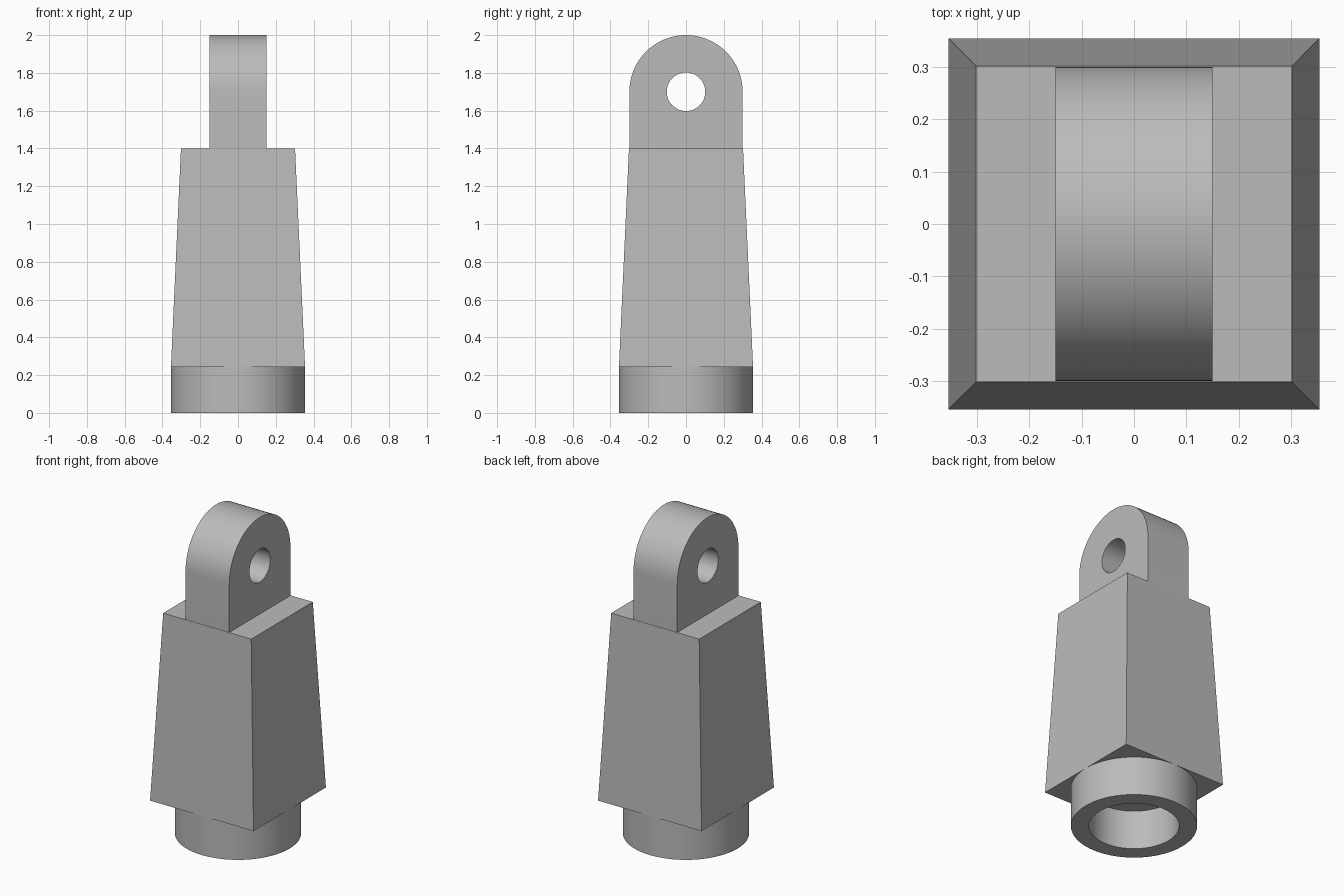
import bpy, bmesh
from math import pi, sin, cos, radians
from mathutils import Matrix

if "Cube" in bpy.data.objects:
    bpy.data.objects.remove(bpy.data.objects["Cube"])

grey = bpy.data.materials.new("light grey")
grey.use_nodes = True
colour = (0.5, 0.5, 0.5, 1)
grey.diffuse_color = colour
grey.node_tree.nodes["Principled BSDF"].inputs["Base Color"].default_value = colour

BASE_Z, BODY_TOP, EYE_Z = 0.243, 1.4, 1.7
BOTTOM_HALF, TOP_HALF = 0.355, 0.302


def finish(name, bm, matrix=None):
    bmesh.ops.recalc_face_normals(bm, faces=bm.faces)
    if matrix:
        bm.transform(matrix)
    mesh = bpy.data.meshes.new(name)
    bm.to_mesh(mesh)
    bm.free()
    mesh.materials.append(grey)
    obj = bpy.data.objects.new(name, mesh)
    bpy.context.collection.objects.link(obj)
    bpy.ops.object.select_all(action='DESELECT')
    obj.select_set(True)
    bpy.context.view_layer.objects.active = obj
    bpy.ops.object.shade_smooth_by_angle(angle=radians(30))


def arc(radius, sweep, steps):
    return [(radius * cos(sweep * i / steps), radius * sin(sweep * i / steps))
            for i in range(steps + 1)]


def circle(radius, steps=64):
    return arc(radius, 2 * pi, steps)[:-1]


def plate(name, outline, hole, depth, matrix=None):
    """Extrude an outline with a hole through it."""
    bm = bmesh.new()
    for loop in (outline, hole):
        verts = [bm.verts.new((x, y, 0)) for x, y in loop]
        for i, v in enumerate(verts):
            bm.edges.new((verts[i - 1], v))
    bmesh.ops.triangle_fill(bm, edges=bm.edges[:], use_beauty=True)
    result = bmesh.ops.extrude_face_region(bm, geom=bm.faces[:], use_keep_orig=True)
    top = [g for g in result["geom"] if isinstance(g, bmesh.types.BMVert)]
    bmesh.ops.translate(bm, verts=top, vec=(0, 0, depth))
    finish(name, bm, matrix)


# Hollow round foot
plate("foot_ring", circle(BOTTOM_HALF), circle(0.254), BASE_Z)

# Tapered square body
bm = bmesh.new()
bmesh.ops.create_cube(bm, size=2)
for v in bm.verts:
    upper = v.co.z > 0
    half = TOP_HALF if upper else BOTTOM_HALF
    v.co = (v.co.x * half, v.co.y * half, BODY_TOP if upper else BASE_Z)
finish("tapered_body", bm)

# Rounded lug with a pin hole running left to right
lug_outline = arc(0.3, pi, 40) + [(-0.3, BODY_TOP - EYE_Z), (0.3, BODY_TOP - EYE_Z)]
to_side = Matrix(((0, 0, 1, -0.15), (1, 0, 0, 0), (0, 1, 0, EYE_Z), (0, 0, 0, 1)))
plate("pin_lug", lug_outline, circle(0.102, 48), 0.3, to_side)
